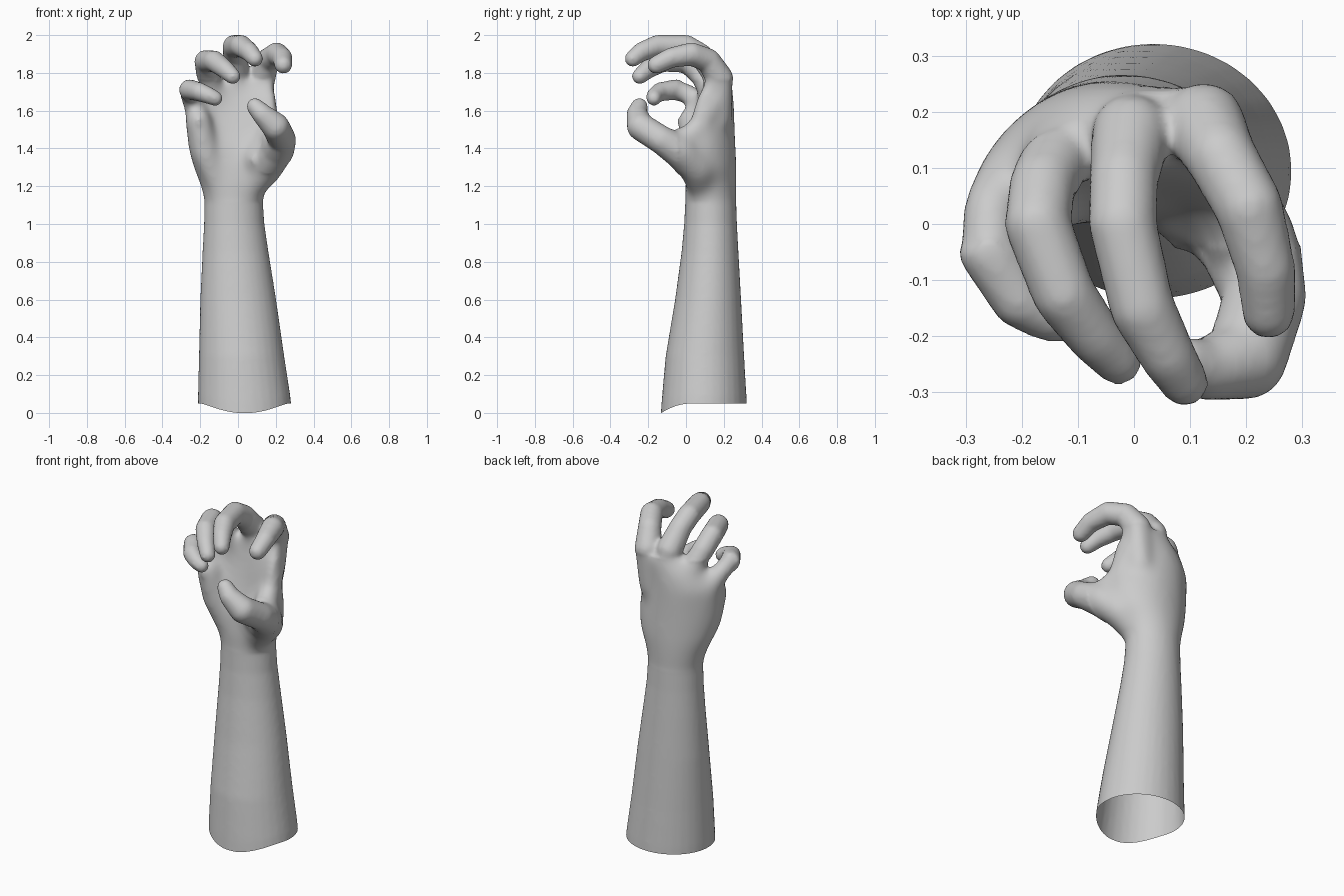
import bpy, bmesh
from math import sin, cos, pi, copysign
from mathutils import Matrix

bm = bmesh.new()


def power(v, e):
    return copysign(abs(v) ** e, v)


def loft(sections, sides=32):
    """Closed loft; each section is z, xmin, xmax, ymin, ymax, arch (sides pulled forward)."""
    rings = []
    for z, x0, x1, y0, y1, arch in sections:
        ring = []
        for i in range(sides):
            a = 2 * pi * i / sides
            c, s = power(cos(a), 1 - 2 * arch), power(sin(a), 1 - 2 * arch)
            ring.append(bm.verts.new(((x0 + x1) / 2 + (x1 - x0) / 2 * c,
                                      (y0 + y1) / 2 + (y1 - y0) / 2 * s - arch * c * c, z)))
        rings.append(ring)
    for a, b in zip(rings, rings[1:]):
        for i in range(sides):
            j = (i + 1) % sides
            bm.faces.new((a[i], a[j], b[j], b[i]))
    bm.faces.new(rings[0][::-1])
    bm.faces.new(rings[-1])


def limb(points):
    """Chain of rounded segments; each point is x, y, z, radius."""
    for p, q in zip(points, points[1:]):
        part = bmesh.new()
        for x, y, z, r in (p, q):
            bmesh.ops.create_uvsphere(part, u_segments=16, v_segments=10, radius=r,
                                      matrix=Matrix.Translation((x, y, z)))
        res = bmesh.ops.convex_hull(part, input=part.verts[:])
        junk = {v for v in res["geom_interior"] if isinstance(v, bmesh.types.BMVert)}
        bmesh.ops.delete(part, geom=list(junk), context='VERTS')
        if not all(e.is_manifold for e in part.edges):
            bmesh.ops.holes_fill(part, edges=part.edges[:])
        tmp = bpy.data.meshes.new("segment")
        part.to_mesh(tmp)
        part.free()
        bm.from_mesh(tmp)
        bpy.data.meshes.remove(tmp)


# forearm, wrist and cupped palm
loft([(-0.10, -0.212, 0.290, -0.140, 0.325, 0),
      (0.05, -0.212, 0.277, -0.130, 0.320, 0),
      (0.30, -0.207, 0.245, -0.108, 0.308, 0),
      (0.60, -0.200, 0.202, -0.058, 0.292, 0),
      (0.85, -0.188, 0.162, -0.024, 0.278, 0),
      (1.00, -0.180, 0.140, -0.010, 0.270, 0),
      (1.12, -0.178, 0.132, -0.004, 0.266, 0),
      (1.20, -0.198, 0.150, -0.005, 0.268, 0.01),
      (1.30, -0.238, 0.205, 0.005, 0.268, 0.04),
      (1.40, -0.264, 0.225, 0.020, 0.264, 0.07),
      (1.50, -0.275, 0.218, 0.050, 0.260, 0.09),
      (1.60, -0.280, 0.208, 0.075, 0.257, 0.10),
      (1.68, -0.225, 0.200, 0.090, 0.252, 0.08),
      (1.76, -0.110, 0.190, 0.110, 0.245, 0.04)])

# thumb with its muscle, heel of the hand, web of the thumb, row of knuckles
limb([(0.06, 0.09, 1.20, .085), (0.14, 0.06, 1.30, .10), (0.205, -0.03, 1.385, .092),
      (0.234, -0.13, 1.445, .075), (0.20, -0.24, 1.515, .074),
      (0.13, -0.26, 1.58, .056), (0.09, -0.247, 1.622, .046)])
limb([(-0.10, 0.08, 1.20, .07), (-0.175, 0.05, 1.38, .08), (-0.21, 0.025, 1.55, .07)])
limb([(0.20, -0.05, 1.42, .07), (0.165, 0.06, 1.50, .06), (0.145, 0.14, 1.64, .06)])
limb([(0.10, 0.03, 1.34, .08), (0.13, 0.08, 1.46, .07)])
limb([(0.12, 0.175, 1.74, .06), (0.0, 0.165, 1.745, .06),
      (-0.12, 0.13, 1.67, .058), (-0.21, 0.09, 1.59, .055)])

# index, middle, ring and little finger
limb([(0.10, 0.17, 1.55, .075), (0.125, 0.178, 1.77, .074), (0.155, 0.12, 1.865, .064),
      (0.205, 0.03, 1.90, .062), (0.235, -0.08, 1.88, .054), (0.24, -0.158, 1.842, .048)])
limb([(0.02, 0.175, 1.55, .075), (-0.005, 0.16, 1.79, .072), (-0.018, 0.08, 1.893, .062),
      (-0.02, 0.0, 1.94, .062), (0.015, -0.15, 1.943, .059), (0.06, -0.235, 1.912, .051),
      (0.09, -0.282, 1.875, .044)])
limb([(-0.08, 0.165, 1.50, .07), (-0.13, 0.13, 1.70, .066), (-0.163, 0.07, 1.80, .06),
      (-0.172, 0.0, 1.862, .06), (-0.125, -0.125, 1.862, .057), (-0.07, -0.20, 1.82, .05),
      (-0.028, -0.245, 1.782, .043)])
limb([(-0.17, 0.13, 1.45, .07), (-0.222, 0.085, 1.61, .062), (-0.255, 0.03, 1.68, .056),
      (-0.258, -0.05, 1.712, .055), (-0.205, -0.135, 1.70, .051), (-0.155, -0.165, 1.68, .045),
      (-0.12, -0.17, 1.665, .04)])

# fuse everything into one skin
mesh = bpy.data.meshes.new("hand_and_forearm")
bm.to_mesh(mesh)
bm.free()
arm = bpy.data.objects.new("hand_and_forearm", mesh)
bpy.context.collection.objects.link(arm)
remesh = arm.modifiers.new("fuse", 'REMESH')
remesh.mode = 'VOXEL'
remesh.voxel_size = 0.011
smooth = arm.modifiers.new("soften", 'SMOOTH')
smooth.factor = 0.5
smooth.iterations = 9
fused = bpy.data.meshes.new_from_object(arm.evaluated_get(bpy.context.evaluated_depsgraph_get()))
arm.modifiers.clear()

# blend the palm and the back of the hand further
bm = bmesh.new()
bm.from_mesh(fused)
palm = [v for v in bm.verts if 1.12 < v.co.z < 1.76 and v.co.y > -0.04]
for _ in range(35):
    bmesh.ops.smooth_vert(bm, verts=palm, factor=0.5,
                          use_axis_x=True, use_axis_y=True, use_axis_z=True)

# open lower end, its rim dipping at the front
bmesh.ops.bisect_plane(bm, geom=bm.verts[:] + bm.edges[:] + bm.faces[:],
                       plane_co=(0, 0, 0), plane_no=(0, 0, 1), clear_inner=True)
for v in bm.verts:
    if v.co.z < 0.3:
        t = min(1, max(0, (v.co.y + 0.13) / 0.16))
        v.co.z += 0.05 * t * (2 - t) * (1 - v.co.z / 0.3)
for f in bm.faces:
    f.smooth = True
bm.to_mesh(fused)
bm.free()
arm.data = fused
fused.name = "hand_and_forearm"
